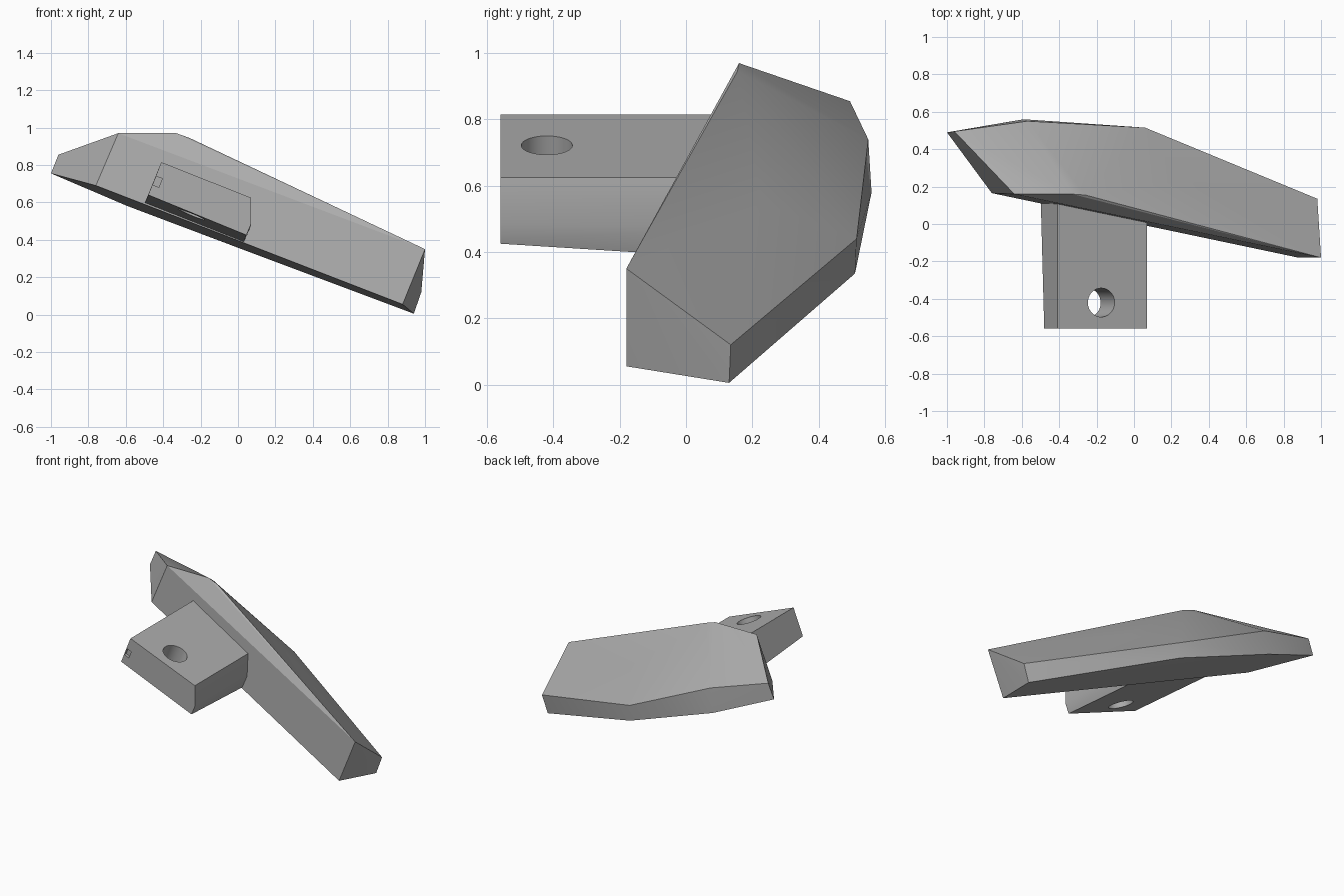
import bpy, bmesh, math
from mathutils import Vector

cube = bpy.data.objects.get("Cube")
if cube:
    bpy.data.objects.remove(cube, do_unlink=True)

grey = bpy.data.materials.new("plain grey")
grey.use_nodes = True
grey.diffuse_color = (0.42, 0.42, 0.42, 1)
grey.node_tree.nodes["Principled BSDF"].inputs["Base Color"].default_value = (0.42, 0.42, 0.42, 1)


def hull(name, points):
    """Faceted solid wrapped around its corner points."""
    bm = bmesh.new()
    for p in points:
        bm.verts.new(p)
    res = bmesh.ops.convex_hull(bm, input=bm.verts)
    loose = [v for v in bm.verts if not v.link_faces]
    bmesh.ops.delete(bm, geom=loose, context='VERTS')
    bmesh.ops.dissolve_limit(bm, angle_limit=math.radians(1), verts=bm.verts, edges=bm.edges)
    bmesh.ops.recalc_face_normals(bm, faces=bm.faces)
    me = bpy.data.meshes.new(name)
    bm.to_mesh(me)
    bm.free()
    ob = bpy.data.objects.new(name, me)
    bpy.context.collection.objects.link(ob)
    me.materials.append(grey)
    return ob


def smooth(ob, angle):
    bpy.ops.object.select_all(action='DESELECT')
    ob.select_set(True)
    bpy.context.view_layer.objects.active = ob
    bpy.ops.object.shade_smooth_by_angle(angle=math.radians(angle))


def cut(ob, cutter):
    mod = ob.modifiers.new("cut", 'BOOLEAN')
    mod.operation = 'DIFFERENCE'
    mod.solver = 'EXACT'
    mod.object = cutter
    bpy.context.view_layer.objects.active = ob
    bpy.ops.object.modifier_apply(modifier=mod.name)
    bpy.data.objects.remove(cutter, do_unlink=True)


# Angular body: underside outline, then the upper corners
underside = [(-1, .49, .755), (-.76, .165, .69), (.88, -.18, .055),
             (.94, .13, .005), (.06, .51, .335), (-.59, .56, .58)]
upper = [(-.96, .495, .855), (-.64, .16, .97), (-.33, .16, .97), (-.26, .155, .945),
         (1, -.18, .35), (.98, .135, .12), (.25, .23, .55), (.06, .515, .44),
         (-.57, .55, .74)]
body = hull("body", underside + upper)
smooth(body, 22)

# Mounting tab: the tilted section swept from the free end into the body
front = [(-.41, .815), (.07, .625), (.07, .485), (.045, .425), (-.48, .64)]
back = [(-.41, .815), (.07, .625), (.07, .475), (.03, .385), (-.5, .594)]
tab = hull("mounting_tab",
           [(x, -.56, z) for x, z in front] +
           [(x, .08 - .21 * x, z) for x, z in back])

# Bolt hole square to the tab's upper face
axis = Vector((.37, 0, .93))
bpy.ops.mesh.primitive_cylinder_add(vertices=48, radius=.077, depth=.8, location=(-.175, -.42, .722))
hole = bpy.context.object
hole.name = "hole_cutter"
hole.rotation_euler = axis.to_track_quat('Z', 'Y').to_euler()
hole.hide_render = True
cut(tab, hole)

# Small notch at the free end's upper corner
bpy.ops.mesh.primitive_cube_add(size=1, location=(-.43, -.56, .71))
notch = bpy.context.object
notch.name = "notch_cutter"
notch.scale = (.035, .04, .05)
notch.rotation_euler = (0, math.radians(21.6), 0)
notch.hide_render = True
cut(tab, notch)
smooth(tab, 25)
